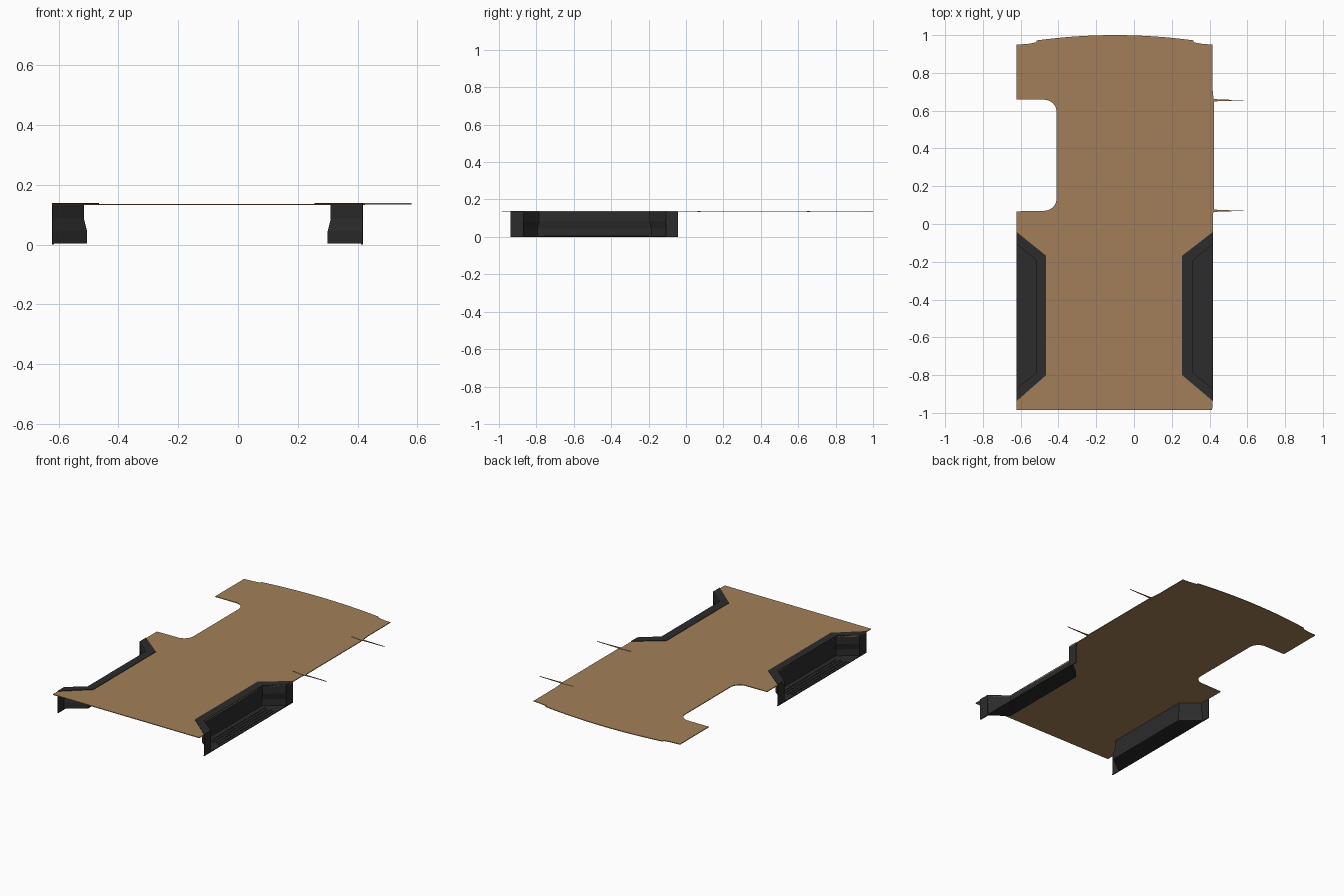
import bpy, bmesh, math

if "Cube" in bpy.data.objects:
    bpy.data.objects.remove(bpy.data.objects["Cube"])


def material(name, rgb):
    m = bpy.data.materials.new(name)
    m.diffuse_color = (*rgb, 1)
    m.use_nodes = True
    m.node_tree.nodes["Principled BSDF"].inputs["Base Color"].default_value = m.diffuse_color
    return m


BROWN = material("tan_floor", (0.36, 0.212, 0.1))
DARK = material("charcoal_plastic", (0.025, 0.025, 0.025))


def mesh_object(name, bm, mat):
    bmesh.ops.recalc_face_normals(bm, faces=bm.faces)
    me = bpy.data.meshes.new(name)
    bm.to_mesh(me)
    bm.free()
    me.materials.append(mat)
    ob = bpy.data.objects.new(name, me)
    bpy.context.collection.objects.link(ob)
    return ob


def slab(name, outline, z0, z1, mat):
    """Flat plate extruded from an outline."""
    bm = bmesh.new()
    lo = [bm.verts.new((x, y, z0)) for x, y in outline]
    hi = [bm.verts.new((x, y, z1)) for x, y in outline]
    n = len(outline)
    bm.faces.new(hi)
    bm.faces.new(lo[::-1])
    for i in range(n):
        j = (i + 1) % n
        bm.faces.new((lo[i], lo[j], hi[j], hi[i]))
    return mesh_object(name, bm, mat)


def corner(cx, cy, r, a0, a1, n=8):
    return [(cx + r * math.cos(math.radians(a0 + (a1 - a0) * i / n)),
             cy + r * math.sin(math.radians(a0 + (a1 - a0) * i / n))) for i in range(n + 1)]


# step well plans: outer edge x, wall x, flange x
LEFT = (-0.622, -0.515, -0.465)
RIGHT = (0.418, 0.31, 0.255)


def inner_path(s, grow=0.0):
    d = math.copysign(grow, s[1] - s[0])
    return [(s[0], -0.872 - grow), (s[1] + d, -0.785 - grow),
            (s[1] + d, -0.195 + grow), (s[0], -0.105 + grow)]


def outer_path(s):
    return [(s[0], -0.938), (s[2], -0.8), (s[2], -0.168), (s[0], -0.042)]


# floor panel: outline with step cut-outs, side notch and bowed rear edge
outline = [(-0.622, -0.985), (0.414, -0.985)]
outline += inner_path(RIGHT)
outline += [(0.418, 0.05), (0.424, 0.08), (0.424, 0.64), (0.415, 0.72), (0.415, 0.95), (0.365, 0.953)]
outline += [(0.315, 0.962)]
outline += [(-0.1 + 0.415 * t, 1.0 - 0.028 * t * t) for t in [1 - i / 8 for i in range(17)]]
outline += [(-0.515, 0.962), (-0.565, 0.953), (-0.622, 0.95), (-0.622, 0.658)]
outline += corner(-0.475, 0.593, 0.065, 90, 0)
outline += corner(-0.475, 0.135, 0.065, 0, -90)
outline += [(-0.622, 0.067)]
outline += inner_path(LEFT)[::-1]
slab("floor_panel", outline, 0.132, 0.1365, BROWN)

# pointed tabs on the right edge
for i, y in enumerate((0.655, 0.07)):
    slab(f"edge_tab_{i + 1}",
         [(0.34, y + 0.002), (0.42, y - 0.008), (0.45, y - 0.004), (0.58, y - 0.001),
          (0.58, y + 0.001), (0.45, y + 0.004), (0.42, y + 0.008)], 0.135, 0.1385, BROWN)

# step wells
for side, s in (("left", LEFT), ("right", RIGHT)):
    # top flange around the opening
    slab(side + "_step_flange", outer_path(s) + inner_path(s)[::-1], 0.1365, 0.1395, DARK)

    # well walls with a wider foot, and the step itself
    bm = bmesh.new()
    rows = []
    for z, grow in ((0.138, 0), (0.085, 0), (0.045, 0.01), (0.004, 0.01)):
        rows.append([bm.verts.new((x, y, z)) for x, y in inner_path(s, grow)])
    for a, b in zip(rows, rows[1:]):
        for i in range(3):
            bm.faces.new((a[i], a[i + 1], b[i + 1], b[i]))
    bm.faces.new(rows[-1])
    mesh_object(side + "_step_well", bm, DARK)

    # upright end plates either side of the opening
    w = math.copysign(0.003, s[1] - s[0])
    for end, y0, y1 in (("front", -0.938, -0.87), ("rear", -0.107, -0.042)):
        slab(f"{side}_{end}_end_plate", [(s[0], y0), (s[0] + w, y0), (s[0] + w, y1), (s[0], y1)],
             0.0, 0.138, DARK)

    # raised tread ribs on the step
    bm = bmesh.new()
    d = math.copysign(1, s[1] - s[0])
    for row in range(4):
        for k in range(18):
            x = s[0] + d * (0.02 + row * 0.022)
            y = -0.755 + k * 0.0315 + (row % 2) * 0.012
            r = bmesh.ops.create_cube(bm, size=1)
            for v in r["verts"]:
                v.co = (x + v.co.x * 0.007, y + v.co.y * 0.02, 0.0055 + v.co.z * 0.004)
    mesh_object(side + "_step_tread", bm, DARK)

    # outer sill under the step
    slab(side + "_step_sill", [(s[0], -0.938), (s[0] + d * 0.006, -0.938),
                               (s[0] + d * 0.006, -0.042), (s[0], -0.042)], 0.0, 0.005, DARK)
